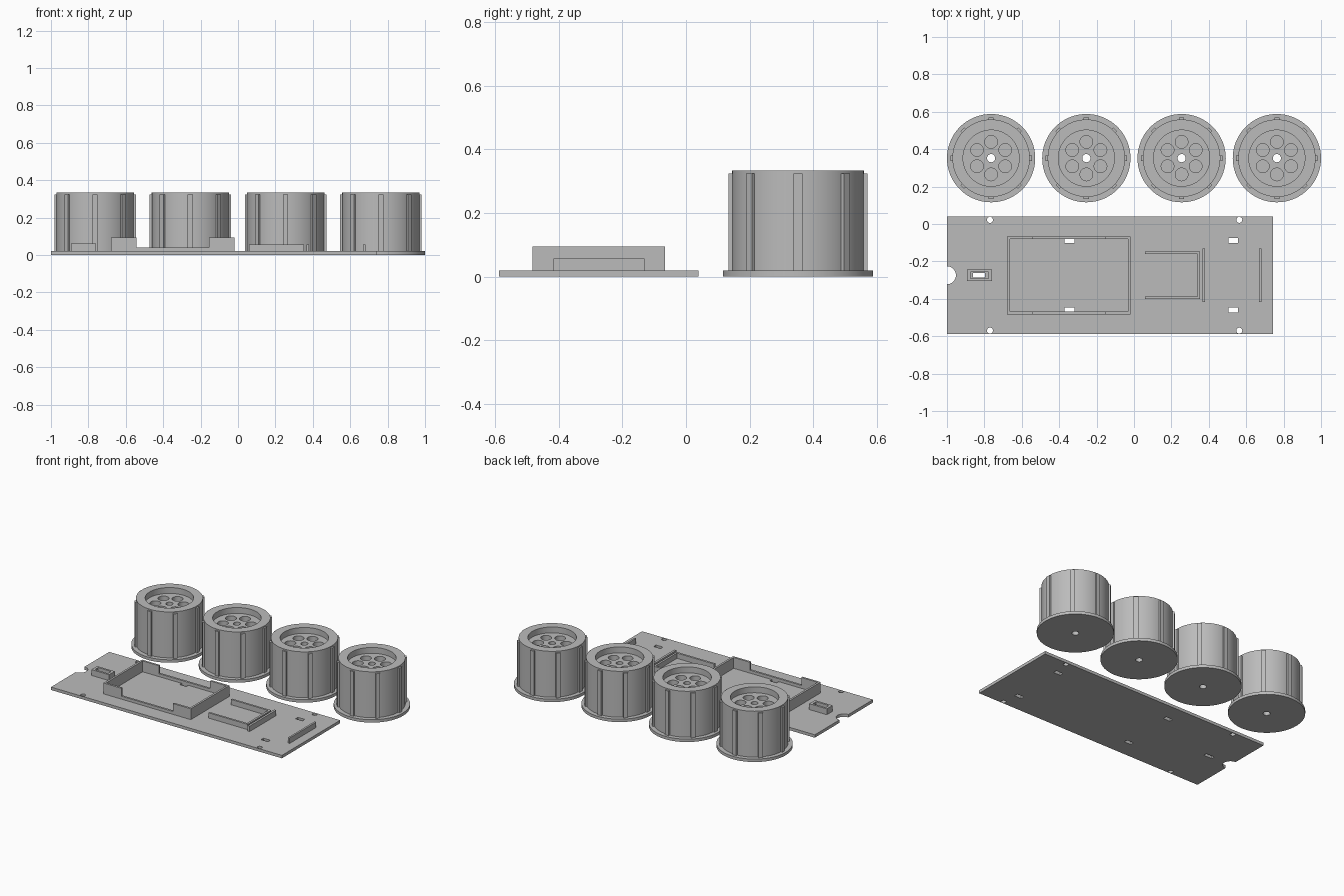
import bpy, bmesh, math

if "Cube" in bpy.data.objects:
    bpy.data.objects.remove(bpy.data.objects["Cube"])

grey = bpy.data.materials.new("light grey plastic")
grey.diffuse_color = (0.5, 0.5, 0.5, 1)
grey.use_nodes = True
grey.node_tree.nodes["Principled BSDF"].inputs["Base Color"].default_value = grey.diffuse_color


def circle(x, y, r, n=48, a0=0.0, a1=2 * math.pi):
    return [(x + r * math.cos(a0 + (a1 - a0) * i / n),
             y + r * math.sin(a0 + (a1 - a0) * i / n)) for i in range(n)]


def rect(x0, x1, y0, y1):
    return [(x0, y0), (x1, y0), (x1, y1), (x0, y1)]


def slab(name, outlines, z0, z1, loc=(0, 0)):
    """Extrude an outline, with any inner outlines as holes, from z0 to z1."""
    cu = bpy.data.curves.new(name, 'CURVE')
    cu.dimensions, cu.fill_mode, cu.extrude = '2D', 'BOTH', (z1 - z0) / 2
    for pts in outlines:
        sp = cu.splines.new('POLY')
        sp.points.add(len(pts) - 1)
        for p, (x, y) in zip(sp.points, pts):
            p.co = (x, y, 0, 1)
        sp.use_cyclic_u = True
    tmp = bpy.data.objects.new(name + " outline", cu)
    bpy.context.collection.objects.link(tmp)
    bpy.context.view_layer.update()
    me = bpy.data.meshes.new_from_object(
        tmp.evaluated_get(bpy.context.evaluated_depsgraph_get()))
    bpy.data.objects.remove(tmp)
    bm = bmesh.new()
    bm.from_mesh(me)
    bmesh.ops.remove_doubles(bm, verts=bm.verts, dist=1e-5)
    bmesh.ops.recalc_face_normals(bm, faces=bm.faces)
    bm.to_mesh(me)
    bm.free()
    me.materials.clear()
    me.materials.append(grey)
    ob = bpy.data.objects.new(name, me)
    ob.location = (loc[0], loc[1], (z0 + z1) / 2)
    bpy.context.collection.objects.link(ob)
    bpy.ops.object.select_all(action='DESELECT')
    ob.select_set(True)
    bpy.context.view_layer.objects.active = ob
    bpy.ops.object.shade_smooth_by_angle(angle=math.radians(30))
    return ob


# Wheels: flange, drilled hub, raised rim and eight ribs
axle = circle(0, 0, 0.022, 24)
drillings = [circle(0.087 * math.cos(a), 0.087 * math.sin(a), 0.034, 32)
             for a in (math.radians(30 + 60 * k) for k in range(6))]
for i in range(4):
    at = (-0.764 + i * 0.5093, 0.352)
    slab(f"wheel_flange_{i}", [circle(0, 0, 0.236, 72), axle], 0, 0.02, at)
    slab(f"wheel_hub_{i}", [circle(0, 0, 0.207, 72), axle] + drillings, 0.02, 0.293, at)
    slab(f"wheel_rim_{i}", [circle(0, 0, 0.207, 72), circle(0, 0, 0.15, 72)], 0.293, 0.333, at)
    for k in range(8):
        rib = slab(f"wheel_rib_{i}_{k}", [rect(0.2, 0.218, -0.014, 0.014)], 0.02, 0.324, at)
        rib.rotation_euler.z = k * math.pi / 4

# Base plate with a half-round notch, screw holes and strap slots
YC = -0.274
notch = circle(-1, YC, 0.048, 24, math.pi / 2, -math.pi / 2) + [(-1, YC - 0.048)]
outer = [(-1, -0.588), (0.743, -0.588), (0.743, 0.04), (-1, 0.04)] + notch
holes = [rect(-0.86, -0.797, YC - 0.012, YC + 0.012)]
for s in (-1, 1):
    holes += [circle(x, YC + s * 0.296, 0.016, 24) for x in (-0.77, 0.563)]
    y = YC + s * 0.186
    holes += [rect(x - 0.026, x + 0.026, y - 0.013, y + 0.013) for x in (-0.345, 0.531)]
slab("base_plate", [outer] + holes, 0, 0.02)

# Battery tray: low frame with tall U-shaped ends
X0, X1, Y0, Y1, T = -0.678, -0.018, -0.483, -0.066, 0.014
slab("tray_frame", [rect(X0, X1, Y0, Y1), rect(X0 + T, X1 - T, Y0 + T, Y1 - T)], 0.02, 0.04)
for name, x, s in (("left", X0, 1), ("right", X1, -1)):
    a, b = x + s * T, x + s * 0.136
    slab(f"tray_{name}_end", [[(x, Y0), (b, Y0), (b, Y0 + T), (a, Y0 + T),
                              (a, Y1 - T), (b, Y1 - T), (b, Y1), (x, Y1)]], 0.04, 0.094)

# Switch socket around the small slot
slab("switch_socket", [rect(-0.893, -0.76, YC - 0.031, YC + 0.031),
                       rect(-0.875, -0.778, YC - 0.017, YC + 0.017)], 0.02, 0.06)

# Open-sided board holder and two upright walls
a, b, h = 0.059, 0.353, 0.127
slab("board_holder", [[(a, YC - h), (b, YC - h), (b, YC + h), (a, YC + h),
                       (a, YC + h - T), (b - T, YC + h - T),
                       (b - T, YC - h + T), (a, YC - h + T)]], 0.02, 0.056)
slab("inner_wall", [rect(0.365, 0.38, YC - 0.143, YC + 0.143)], 0.02, 0.057)
slab("outer_wall", [rect(0.669, 0.682, YC - 0.143, YC + 0.143)], 0.02, 0.057)
